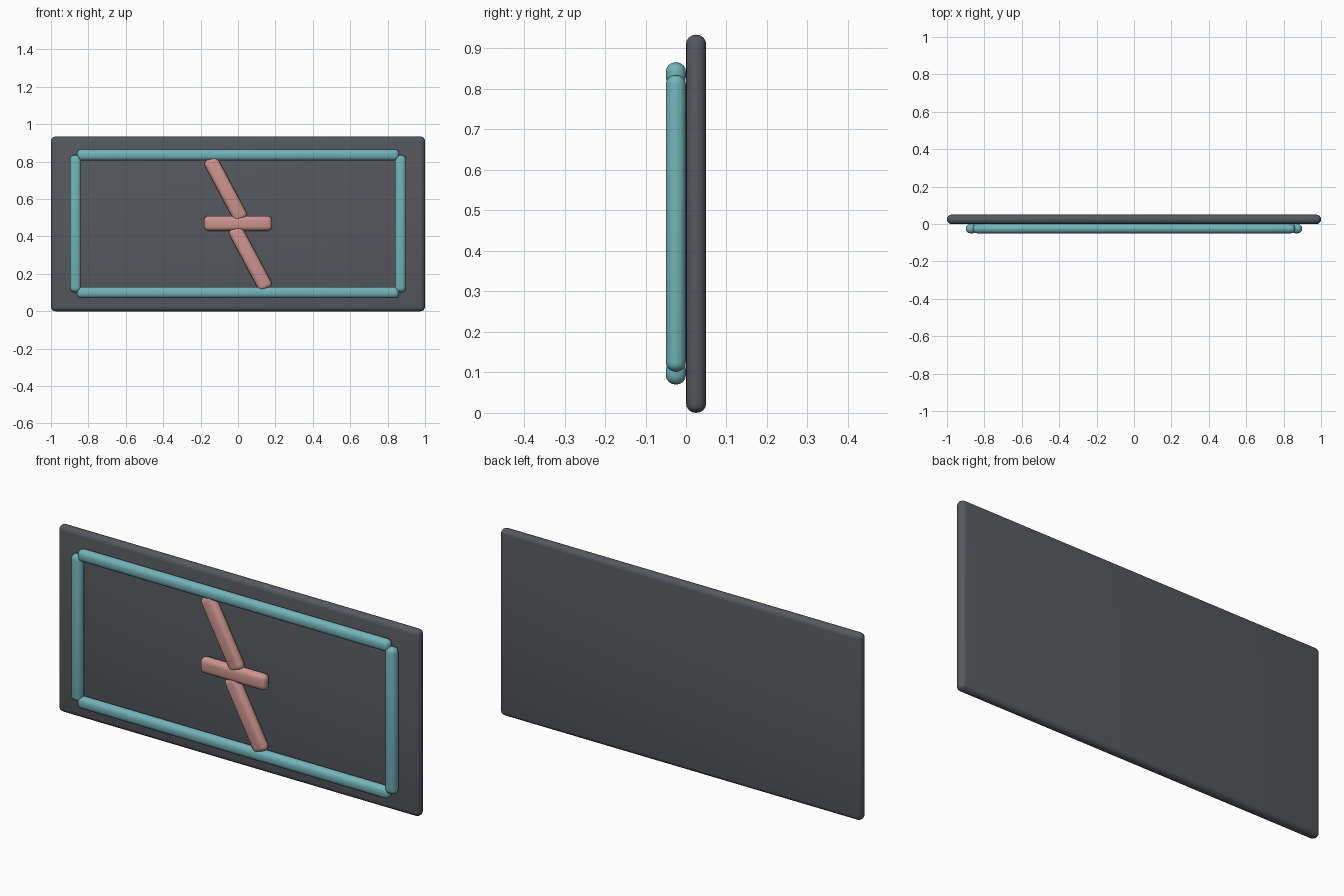
import bpy
import math

if "Cube" in bpy.data.objects:
    bpy.data.objects.remove(bpy.data.objects["Cube"])


def material(name, rgb):
    m = bpy.data.materials.new(name)
    m.diffuse_color = (*rgb, 1)
    m.use_nodes = True
    m.node_tree.nodes["Principled BSDF"].inputs["Base Color"].default_value = m.diffuse_color
    return m


charcoal = material("charcoal", (0.092, 0.098, 0.112))
teal = material("teal", (0.17, 0.45, 0.48))
salmon = material("salmon", (0.61, 0.30, 0.27))


def bar(name, mat, x, y, z, w, d, h, angle=0.0, bevel=0.024):
    """Rounded box centred at x, y, z, turned about the y axis."""
    bpy.ops.mesh.primitive_cube_add(size=1, location=(x, y, z))
    o = bpy.context.object
    o.name = name
    o.scale = (w, d, h)
    bpy.ops.object.transform_apply(location=False, rotation=False, scale=True)
    o.rotation_euler.y = angle
    o.data.materials.append(mat)
    b = o.modifiers.new("rounded_edges", 'BEVEL')
    b.width = bevel
    b.segments = 4
    bpy.ops.object.modifier_apply(modifier=b.name)
    bpy.ops.object.shade_smooth_by_angle(angle=math.radians(35))
    return o


H = 0.934
FRONT = -0.025   # centre depth of the raised trim
MID = 0.468      # height of the panel centre

# Backing panel
bar("panel", charcoal, 0, 0.025, H / 2, 2, 0.05, H)

# Raised border
for name, s in (("bottom", -1), ("top", 1)):
    bar(f"border_{name}", teal, 0, FRONT, MID + s * 0.368, 1.724, 0.05, 0.06)
for name, s in (("left", -1), ("right", 1)):
    bar(f"border_{name}", teal, s * 0.869, FRONT, MID, 0.06, 0.05, 0.733)

# Zigzag emblem: crossbar and two slanted strokes
bar("emblem_crossbar", salmon, 0, FRONT, MID + 0.002, 0.364, 0.05, 0.08)
for name, s in (("lower", -1), ("upper", 1)):
    bar(f"emblem_{name}_stroke", salmon, -s * 0.066, FRONT, MID + s * 0.185,
        0.08, 0.05, 0.37, angle=math.radians(-28))
